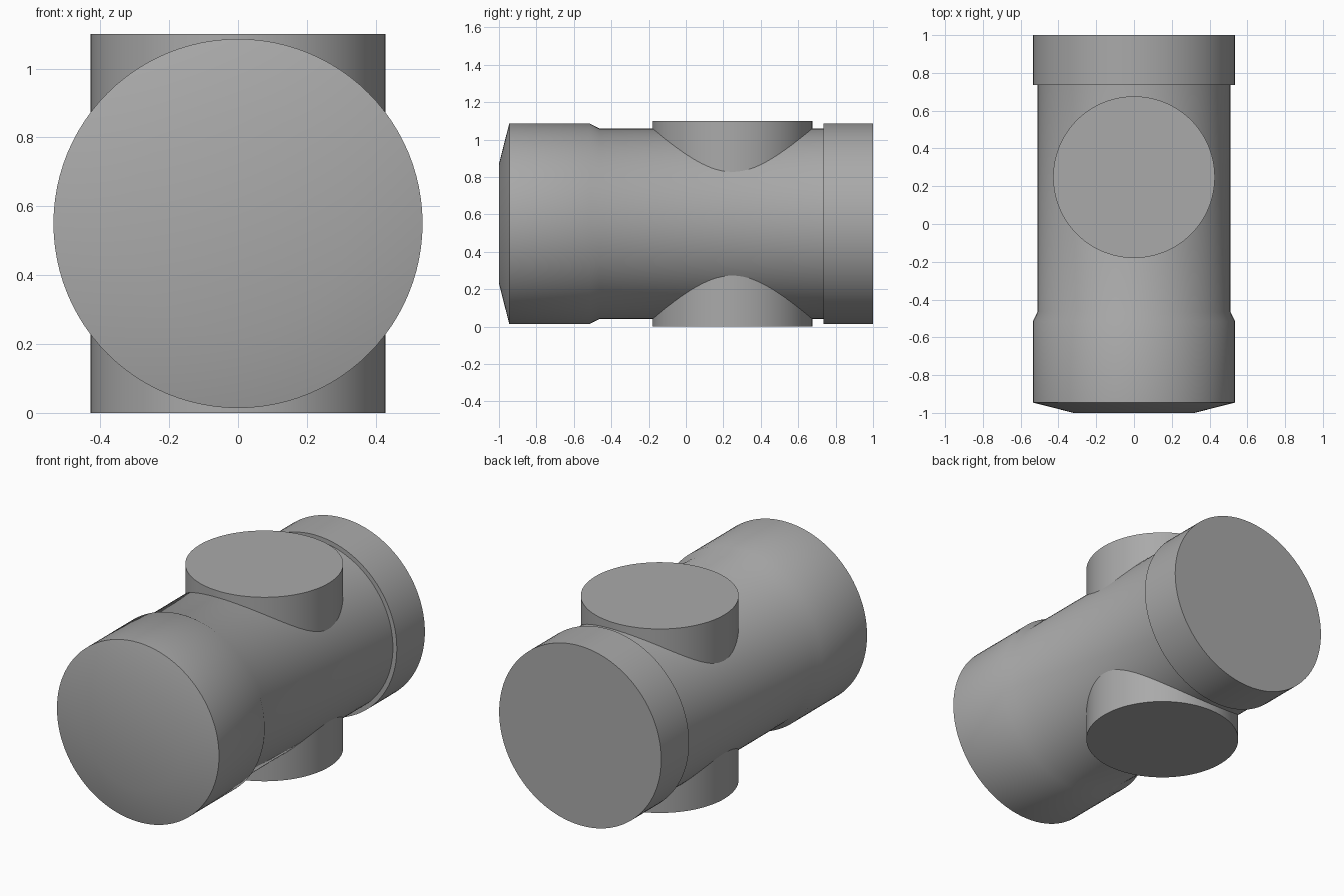
import bpy, math
from mathutils import Matrix, Vector

cube = bpy.data.objects.get("Cube")
if cube:
    bpy.data.objects.remove(cube, do_unlink=True)

SEGMENTS = 96
AXIS_Z = 0.55

grey = bpy.data.materials.new("plain grey")
grey.use_nodes = True
colour = (0.4, 0.4, 0.4, 1)
grey.diffuse_color = colour
grey.node_tree.nodes["Principled BSDF"].inputs["Base Color"].default_value = colour


def lathe(name, profile, matrix):
    """Closed solid of revolution from (radius, height) pairs, bottom to top."""
    n = SEGMENTS
    verts = [matrix @ Vector((r * math.cos(2 * math.pi * i / n),
                              r * math.sin(2 * math.pi * i / n), h))
             for r, h in profile for i in range(n)]
    faces = [(k * n + i, k * n + (i + 1) % n,
              (k + 1) * n + (i + 1) % n, (k + 1) * n + i)
             for k in range(len(profile) - 1) for i in range(n)]
    last = (len(profile) - 1) * n
    faces.append(tuple(reversed(range(n))))
    faces.append(tuple(range(last, last + n)))
    mesh = bpy.data.meshes.new(name)
    mesh.from_pydata(verts, [], faces)
    mesh.materials.append(grey)
    obj = bpy.data.objects.new(name, mesh)
    bpy.context.collection.objects.link(obj)
    bpy.ops.object.select_all(action="DESELECT")
    obj.select_set(True)
    bpy.context.view_layer.objects.active = obj
    bpy.ops.object.shade_smooth_by_angle(angle=math.radians(30))
    return obj


# Main barrel: shallow nose, wide front sleeve, waist and rear collar
barrel_profile = [(0.32, -1.0), (0.536, -0.945), (0.536, -0.515), (0.51, -0.465),
                  (0.51, 0.735), (0.536, 0.735), (0.536, 1.0)]
along_y = Matrix.Translation((0, 0, AXIS_Z)) @ Matrix.Rotation(-math.pi / 2, 4, "X")
lathe("main_barrel", barrel_profile, along_y)

# Vertical branch, showing as a round port above and below the barrel
lathe("vertical_port", [(0.428, 0), (0.428, 2 * AXIS_Z)],
      Matrix.Translation((0, 0.248, 0)))
